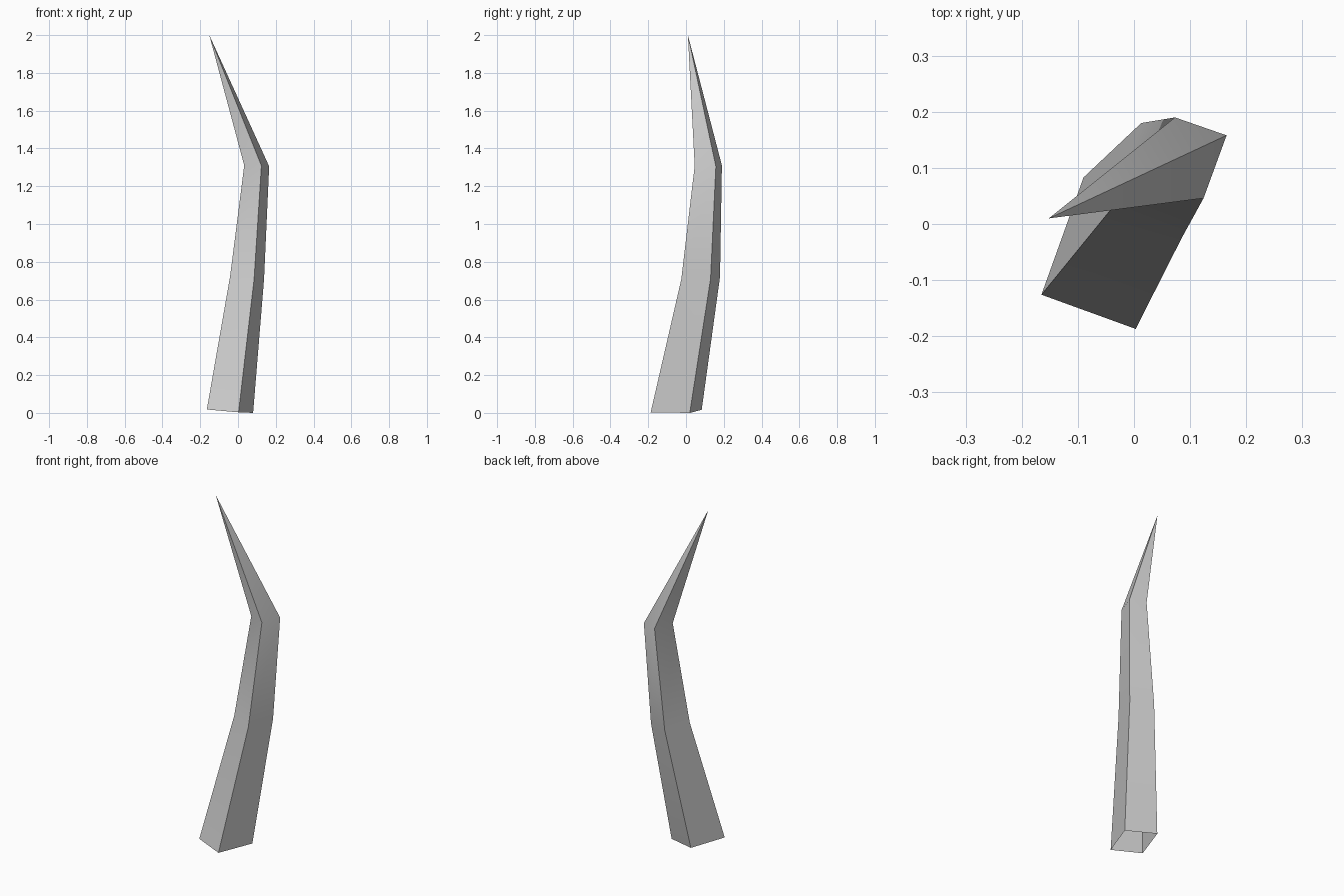
import bpy
import bmesh
import math
from mathutils import Vector

cube = bpy.data.objects.get("Cube")
if cube:
    bpy.data.objects.remove(cube, do_unlink=True)

# Grey material
grey = bpy.data.materials.new("plain grey")
grey.use_nodes = True
colour = (0.6, 0.6, 0.6, 1)
grey.diffuse_color = colour
grey.node_tree.nodes["Principled BSDF"].inputs["Base Color"].default_value = colour

# Four-sided cross-sections: front-left, front-right, back-right, back-left corners
sections = [
    [(-0.165, -0.126, 0.018), (0.003, -0.187, 0.003), (0.08, 0.02, 0.0), (-0.09, 0.083, 0.016)],
    [(-0.042, 0.025, 0.722), (0.085, -0.025, 0.707), (0.138, 0.13, 0.71), (0.013, 0.18, 0.72)],
    [(0.033, 0.077, 1.31), (0.124, 0.046, 1.308), (0.165, 0.158, 1.305), (0.073, 0.19, 1.31)],
]
tip_point = Vector((-0.152, 0.01, 2.0))

# Bent tapering spike, open at the base
bm = bmesh.new()
rings = [[bm.verts.new(p) for p in ring] for ring in sections]
tip = bm.verts.new(tip_point)
for low, high in zip(rings, rings[1:]):
    for i in range(4):
        j = (i + 1) % 4
        bm.faces.new((low[i], low[j], high[j], high[i]))
for i in range(4):
    bm.faces.new((rings[-1][i], rings[-1][(i + 1) % 4], tip))
mesh = bpy.data.meshes.new("bent_spike")
bm.to_mesh(mesh)
bm.free()
mesh.materials.append(grey)
spike = bpy.data.objects.new("bent_spike", mesh)
bpy.context.collection.objects.link(spike)

# Smooth along the length, sharp at the long corners
bpy.ops.object.select_all(action="DESELECT")
spike.select_set(True)
bpy.context.view_layer.objects.active = spike
bpy.ops.object.shade_smooth_by_angle(angle=math.radians(30))
